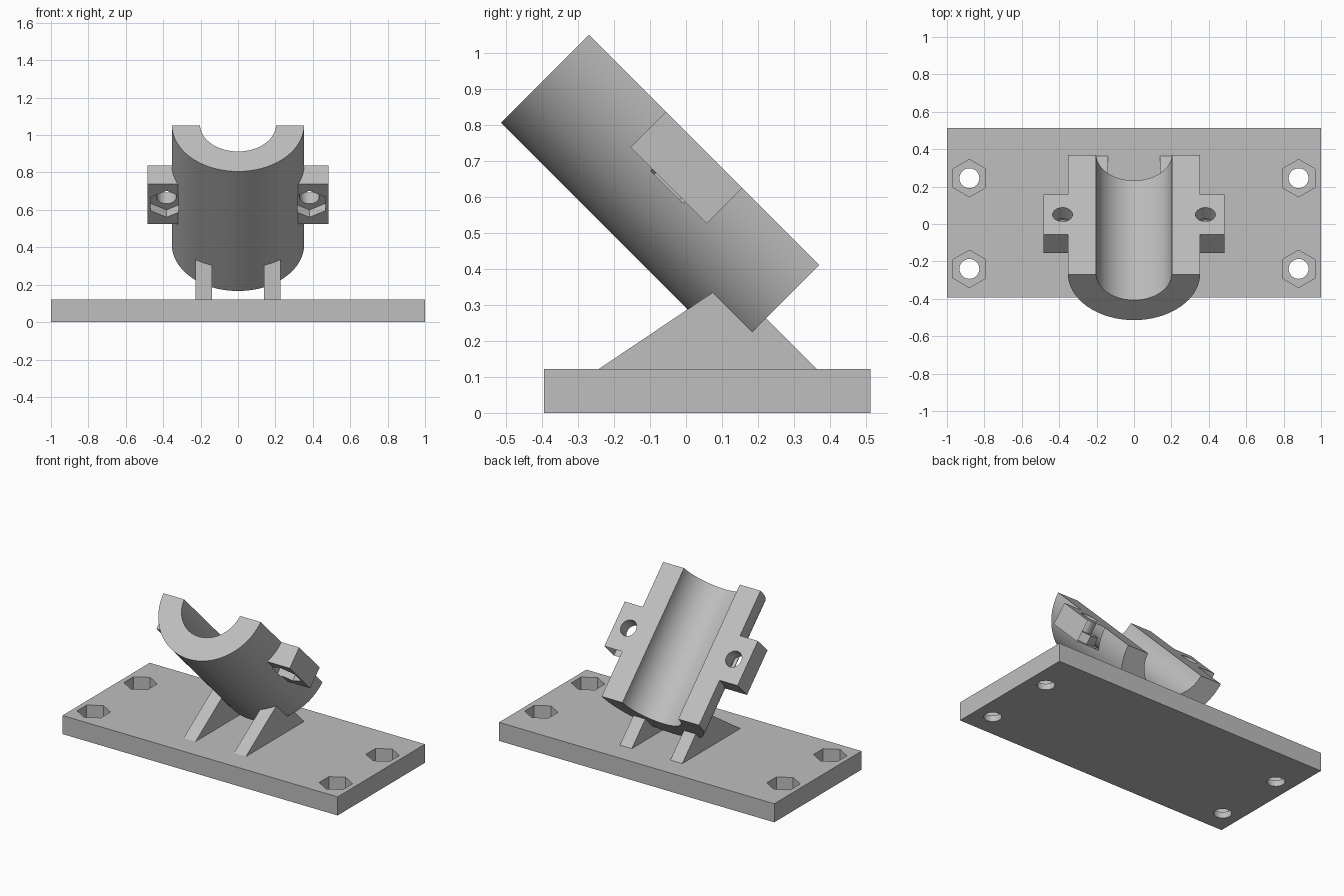
import bpy, bmesh, math
from mathutils import Matrix, Vector

if "Cube" in bpy.data.objects:
    bpy.data.objects.remove(bpy.data.objects["Cube"], do_unlink=True)

grey = bpy.data.materials.new("plain_grey")
grey.use_nodes = True
GREY = (0.52, 0.52, 0.52, 1)
grey.diffuse_color = GREY
grey.node_tree.nodes["Principled BSDF"].inputs["Base Color"].default_value = GREY


def finish(name, bm):
    bmesh.ops.recalc_face_normals(bm, faces=bm.faces)
    mesh = bpy.data.meshes.new(name)
    bm.to_mesh(mesh)
    bm.free()
    mesh.materials.append(grey)
    obj = bpy.data.objects.new(name, mesh)
    bpy.context.collection.objects.link(obj)
    return obj


def extrude(name, points, offset):
    """Closed outline pushed along an offset vector."""
    bm = bmesh.new()
    face = bm.faces.new([bm.verts.new(p) for p in points])
    out = bmesh.ops.extrude_face_region(bm, geom=[face])
    verts = [g for g in out["geom"] if isinstance(g, bmesh.types.BMVert)]
    bmesh.ops.translate(bm, verts=verts, vec=Vector(offset))
    return finish(name, bm)


def box(name, low, high):
    (x0, y0, z0), (x1, y1, z1) = low, high
    outline = [(x0, y0, z0), (x1, y0, z0), (x1, y1, z0), (x0, y1, z0)]
    return extrude(name, outline, (0, 0, z1 - z0))


def prism(name, sides, radius, x, y, z0, z1):
    """Upright prism; a hexagon gets its corners on the y axis."""
    ring = [(x + radius * math.sin(2 * math.pi * i / sides),
             y + radius * math.cos(2 * math.pi * i / sides), z0) for i in range(sides)]
    return extrude(name, ring, (0, 0, z1 - z0))


def combine(target, tool, operation):
    mod = target.modifiers.new("cut", "BOOLEAN")
    mod.operation = operation
    mod.solver = "EXACT"
    mod.object = tool
    bpy.context.view_layer.objects.active = target
    bpy.ops.object.modifier_apply(modifier=mod.name)
    bpy.data.objects.remove(tool, do_unlink=True)


def shade(obj):
    bpy.ops.object.select_all(action="DESELECT")
    obj.select_set(True)
    bpy.context.view_layer.objects.active = obj
    bpy.ops.object.shade_smooth_by_angle(angle=math.radians(25))


HOLE, NUT = 0.053, 0.1

# Base plate with four bolt holes and hexagonal nut pockets
plate = box("base_plate", (-1, -0.394, 0), (1, 0.512, 0.122))
for x in (-0.88, 0.88):
    for y in (-0.24, 0.245):
        combine(plate, prism("nut_pocket", 6, NUT, x, y, 0.04, 0.2), "DIFFERENCE")
        combine(plate, prism("bolt_hole", 32, HOLE, x, y, -0.1, 0.1), "DIFFERENCE")
shade(plate)

# Half-pipe cradle, built flat with its open side up, then tilted
LENGTH, OUTER, INNER, GAP, STEPS = 0.904, 0.354, 0.203, 0.008, 48


def arc(radius):
    start = math.asin(GAP / radius)
    sweep = math.pi - 2 * start
    return [(-radius * math.cos(start + sweep * i / STEPS), -LENGTH / 2,
             GAP - radius * math.sin(start + sweep * i / STEPS)) for i in range(STEPS + 1)]


cradle = extrude("tilted_cradle", arc(OUTER) + arc(INNER)[::-1], (0, LENGTH, 0))

# Clamp lugs with bolt holes and nut pockets on the underside
for side in (-1, 1):
    x0, x1 = sorted((side * 0.25, side * 0.484))
    combine(cradle, box("lug", (x0, -0.15, -0.14), (x1, 0.15, 0)), "UNION")
    x = side * 0.382
    combine(cradle, prism("lug_pocket", 6, NUT, x, 0, -0.147, -0.085), "DIFFERENCE")
    combine(cradle, prism("lug_hole", 32, HOLE, x, 0, -0.12, 0.1), "DIFFERENCE")
tilt = Matrix.Translation((0, 0.0505, 0.7305)) @ Matrix.Rotation(math.radians(-45), 4, "X")
cradle.data.transform(tilt)
shade(cradle)

# Triangular support ribs
for name, x in (("right_rib", -0.227), ("left_rib", 0.14)):
    extrude(name, [(x, -0.245, 0.12), (x, 0.365, 0.12), (x, 0.12, 0.365)], (0.087, 0, 0))
